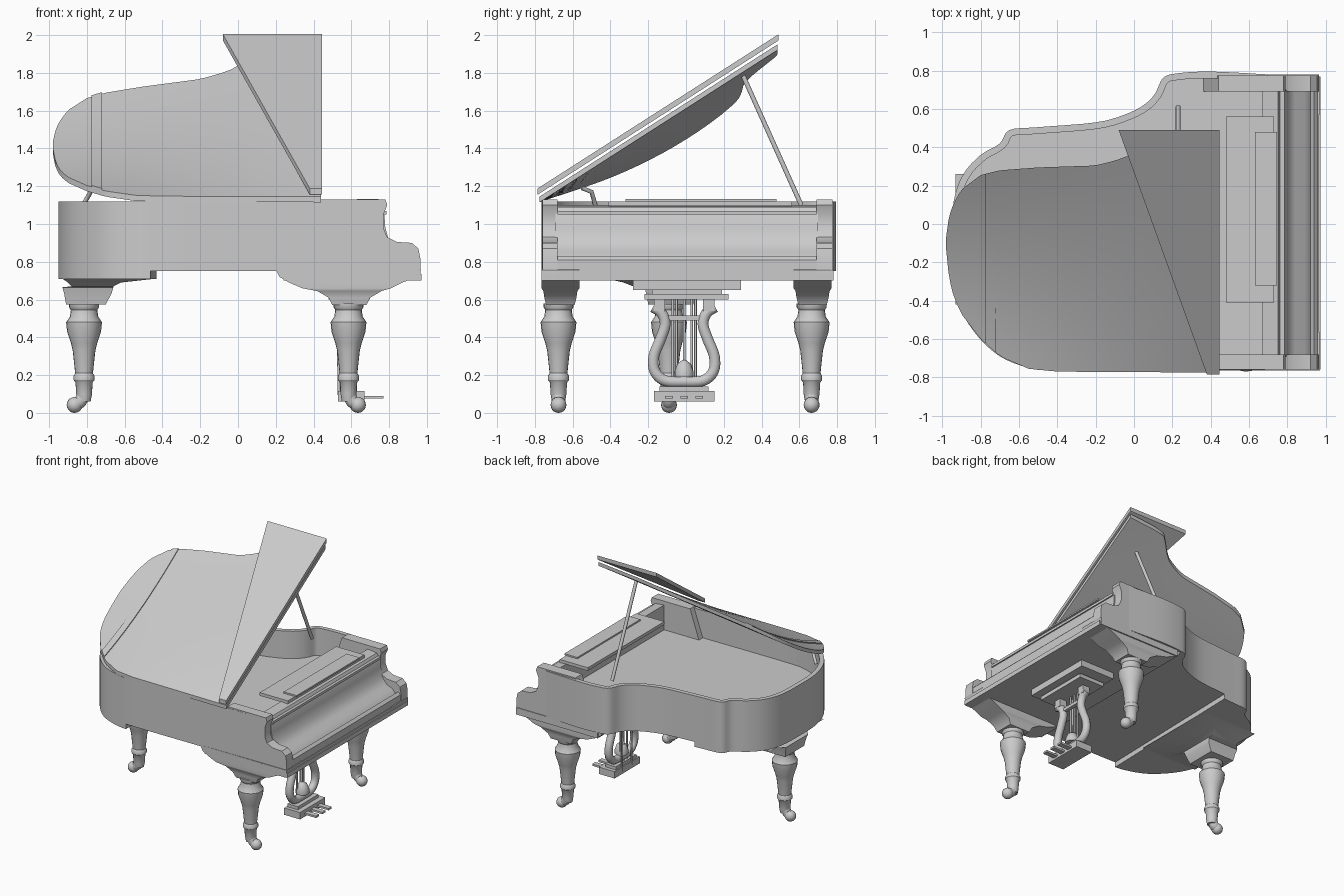
import bpy, bmesh, math
from mathutils import Vector

cube = bpy.data.objects.get("Cube")
if cube:
    bpy.data.objects.remove(cube)

grey = bpy.data.materials.new("plain grey")
grey.use_nodes = True
tone = (0.6, 0.6, 0.6, 1)
grey.diffuse_color = tone
grey.node_tree.nodes["Principled BSDF"].inputs["Base Color"].default_value = tone


def finish(name, bm):
    bmesh.ops.recalc_face_normals(bm, faces=bm.faces)
    mesh = bpy.data.meshes.new(name)
    bm.to_mesh(mesh)
    bm.free()
    mesh.shade_smooth()
    mesh.set_sharp_from_angle(angle=math.radians(35))
    mesh.materials.append(grey)
    ob = bpy.data.objects.new(name, mesh)
    bpy.context.collection.objects.link(ob)
    return ob


def skin(name, rows, closed=False, vec=None, caps=False):
    """Quads between rows of points, then optional extrusion or end caps."""
    bm = bmesh.new()
    grid = [[bm.verts.new(p) for p in row] for row in rows]
    for a, b in zip(grid, grid[1:]):
        n = len(a)
        for i in range(n if closed else n - 1):
            j = (i + 1) % n
            bm.faces.new((a[i], a[j], b[j], b[i]))
    if caps:
        bm.faces.new(grid[0])
        bm.faces.new(grid[-1])
    if vec:
        thicken(bm, vec)
    return finish(name, bm)


def thicken(bm, vec):
    faces = list(bm.faces)
    new = bmesh.ops.extrude_face_region(bm, geom=faces, use_keep_orig=True)["geom"]
    verts = [v for v in new if isinstance(v, bmesh.types.BMVert)]
    bmesh.ops.translate(bm, verts=verts, vec=Vector(vec))


def plate(name, pts, vec):
    bm = bmesh.new()
    bm.faces.new([bm.verts.new(p) for p in pts])
    thicken(bm, vec)
    return finish(name, bm)


def rect(x0, x1, y0, y1, z):
    return [(x0, y0, z), (x1, y0, z), (x1, y1, z), (x0, y1, z)]


def box(name, x0, x1, y0, y1, z0, z1):
    return plate(name, rect(x0, x1, y0, y1, z0), (0, 0, z1 - z0))


def spline(pts, steps=4):
    out = []
    ends = [pts[0]] + pts + [pts[-1]]
    for a, b, c, d in zip(ends, ends[1:], ends[2:], ends[3:]):
        a, b, c, d = map(Vector, (a, b, c, d))
        for k in range(steps):
            t = k / steps
            out.append(b + (c - a) * t / 2 + (a * 2 - b * 5 + c * 4 - d) * t * t / 2
                       + (b * 3 - a - c * 3 + d) * t ** 3 / 2)
    return out + [Vector(pts[-1])]


def tube(name, pts, radius):
    cu = bpy.data.curves.new(name, "CURVE")
    cu.dimensions = "3D"
    cu.bevel_depth = radius
    cu.bevel_resolution = 3
    cu.use_fill_caps = True
    sp = cu.splines.new("POLY")
    sp.points.add(len(pts) - 1)
    for q, p in zip(sp.points, pts):
        q.co = (*p, 1)
    cu.materials.append(grey)
    ob = bpy.data.objects.new(name, cu)
    bpy.context.collection.objects.link(ob)


def lathe(name, x, y, profile, n=20):
    rows = [[(x + r * math.cos(k * math.tau / n), y + r * math.sin(k * math.tau / n), z)
             for k in range(n)] for r, z in profile]
    return skin(name, rows, closed=True, caps=True)


def interp(pts, x):
    for (a, p), (b, q) in zip(pts, pts[1:]):
        if x <= b:
            return p + (q - p) * (x - a) / (b - a)
    return pts[-1][1]


# Case: curved rim, soundboard, bottom
near_side = [(.7, -.76), (.1, -.765), (-.4, -.765), (-.55, -.75), (-.7, -.69), (-.82, -.58),
             (-.9, -.45), (-.945, -.28), (-.95, -.08)]
far_side = [(-.94, .12), (-.89, .26), (-.8, .36), (-.7, .42), (-.65, .49), (-.5, .505),
            (-.2, .53), (-.05, .57), (.05, .62), (.11, .68), (.15, .76), (.22, .785),
            (.4, .795), (.7, .78)]
outer = spline(near_side + far_side)
inner = []
for i, p in enumerate(outer):
    t = outer[min(i + 1, len(outer) - 1)] - outer[max(i - 1, 0)]
    inner.append(p + Vector((t.y, -t.x)).normalized() * .035)
rim_top, rim_low = 1.12, .75
skin("case_rim", [[(*p, rim_top) for p in loop] for loop in (outer, inner)],
     vec=(0, 0, rim_low - rim_top))
plate("soundboard", [(*p, .9) for p in inner], (0, 0, -.02))
plate("case_bottom", [(*p, .77) for p in inner], (0, 0, -.02))
tail = [p for p in outer if p.x < -.42]
plate("tail_base", [(*p, .76) for p in tail], (0, 0, -.05))

# Cheeks, keybed, fallboard
cheek = [(.3, .72), (.44, 1.13), (.78, 1.13), (.79, 1.1), (.77, 1.05), (.77, .98), (.79, .93),
         (.84, .905), (.92, .9), (.955, .87), (.965, .82), (.965, .72)]
for name, y, wide in (("right_cheek", -.76, .08), ("left_cheek", .69, .085)):
    plate(name, [(x, y, z) for x, z in cheek], (0, wide, 0))
box("keybed", .24, .965, -.765, .78, .7, .755)
front = [(.96, .74), (.96, .81), (.94, .83), (.92, .8), (.89, .84), (.84, .86), (.8, .91),
         (.78, .98), (.775, 1.05), (.75, 1.09), (.67, 1.1), (.67, .74)]
plate("fallboard", [(x, -.69, z) for x, z in front], (0, 1.39, 0))
box("fallboard_rail", .75, .785, -.68, .69, 1.05, 1.07)
box("front_lip", .955, .972, -.76, .77, .7, .735)

# Folded music desk
box("desk_shelf", .48, .73, -.41, .56, 1.095, 1.12)
box("desk_panel", .63, .745, -.32, .48, 1.12, 1.132)

# Lid: a warped sheet hinged on the long side
lid_low = [(-.98, -.13), (-.965, -.28), (-.94, -.38), (-.9, -.47), (-.8, -.6), (-.7, -.69),
           (-.55, -.755), (-.4, -.77), (.44, -.775)]
lid_high = [(-.98, -.07), (-.965, .04), (-.94, .11), (-.9, .18), (-.8, .255), (-.7, .28),
            (-.5, .295), (-.2, .305), (-.1, .33), (-.02, .36), (.05, .42), (.1, .475),
            (.2, .485), (.44, .485)]
hinge = -.775


def lid_z(x, y):
    t, d = (x + .98) / 1.42, y - hinge
    return 1.145 + (.25 + .39 * t) * d + .23 * (1 - t) * d * d


def lid_strip(name, x0, x1, n, lift, thick):
    rows = []
    for i in range(n + 1):
        x = x0 + (x1 - x0) * (i / n) ** 1.6
        lo, hi = interp(lid_low, x), interp(lid_high, x)
        ys = [lo + (hi - lo) * k / 16 for k in range(17)]
        rows.append([(x, y, lid_z(x, y) + lift) for y in ys])
    skin(name, rows, vec=(0, 0, -thick))


lid_strip("main_lid", -.98, .44, 40, 0, .03)
lid_strip("lid_band", -.775, -.72, 2, .008, .009)
flap = [(.38, -.785), (.445, -.785), (.445, .49), (-.08, .49)]
plate("folded_front_lid", [(x, y, lid_z(.44, y) + .05) for x, y in flap], (0, 0, -.033))
tube("lid_prop", [(.23, .3, 1.79), (.23, .61, 1.1)], .013)
tube("tail_hinge", [(-.82, -.48, 1.1), (-.78, -.5, 1.17), (-.76, -.55, 1.19)], .012)

# Legs with stepped capitals and curled feet
turning = [(.035, .06), (.042, .1), (.045, .16), (.056, .175), (.056, .195), (.047, .21),
           (.06, .33), (.07, .37), (.09, .43), (.095, .48), (.075, .51), (.07, .545),
           (.08, .56), (.08, .58)]
for name, x, y, way in (("right_front", .585, -.675, 1), ("left_front", .585, .665, 1),
                        ("tail", -.815, -.09, -1)):
    lathe(name + "_leg", x, y, turning)
    tube(name + "_ankle", spline([(x, y, .11), (x + .02 * way, y, .06), (x + .05 * way, y, .05)]), .036)
    bm = bmesh.new()
    bmesh.ops.create_uvsphere(bm, u_segments=16, v_segments=10, radius=.042)
    bmesh.ops.translate(bm, verts=bm.verts, vec=(x + .05 * way, y, .042))
    finish(name + "_foot", bm)

capital = [(.2, .97, .1, .76), (.22, .95, .1, .72), (.27, .87, .1, .69), (.34, .81, .1, .66),
           (.42, .76, .09, .645), (.48, .7, .085, .61), (.5, .68, .075, .57)]
for name, y in (("right_capital", -.665), ("left_capital", .67)):
    skin(name, [rect(a, b, y - h, y + h, z) for a, b, h, z in capital], closed=True, caps=True)
tail_steps = [(-.93, -.44, .34, .71), (-.9, -.62, .25, .69), (-.88, -.66, .2, .67),
              (-.93, -.66, .14, .665), (-.92, -.67, .13, .63), (-.91, -.7, .12, .575)]
skin("tail_capital", [rect(a, b, -.08 - h, -.08 + h, z) for a, b, h, z in tail_steps],
     closed=True, caps=True)

# Pedal lyre
box("lyre_mount", .44, .74, -.28, .29, .65, .7)
box("lyre_block", .5, .68, -.18, .19, .625, .65)
box("lyre_top", .48, .7, -.22, .225, .6, .63)
arm = [(0, .165), (.1, .17), (.155, .22), (.16, .3), (.125, .39), (.1, .47), (.12, .53), (.165, .56)]
for name, s in (("right_arm", -1), ("left_arm", 1)):
    tube("lyre_" + name, spline([(.58, s * y - .01, z) for y, z in arm]), .03)
    box("lyre_post_" + name, .55, .61, s * .13 - .04, s * .13 + .02, .54, .61)
box("lyre_crossbar", .565, .595, -.12, .1, .49, .515)
box("lyre_neck", .54, .63, -.14, .12, .11, .14)
box("pedal_box", .53, .67, -.17, .15, .06, .115)
lathe("lyre_boss", .58, -.01, [(.05, .19), (.05, .22), (.035, .26), (.01, .28)])
for k in (-1, 0, 1):
    y = k * .08 - .01
    tube("pedal_rod", [(.56, k * .04 - .01, .1), (.56, k * .04 - .01, .61)], .007)
    box("pedal", .62, .77, y - .02, y + .02, .075, .09)
for k in (-1, 1):
    tube("lyre_brace", [(.535, k * .06 - .01, .08), (.525, k * .06 - .01, .65)], .007)
